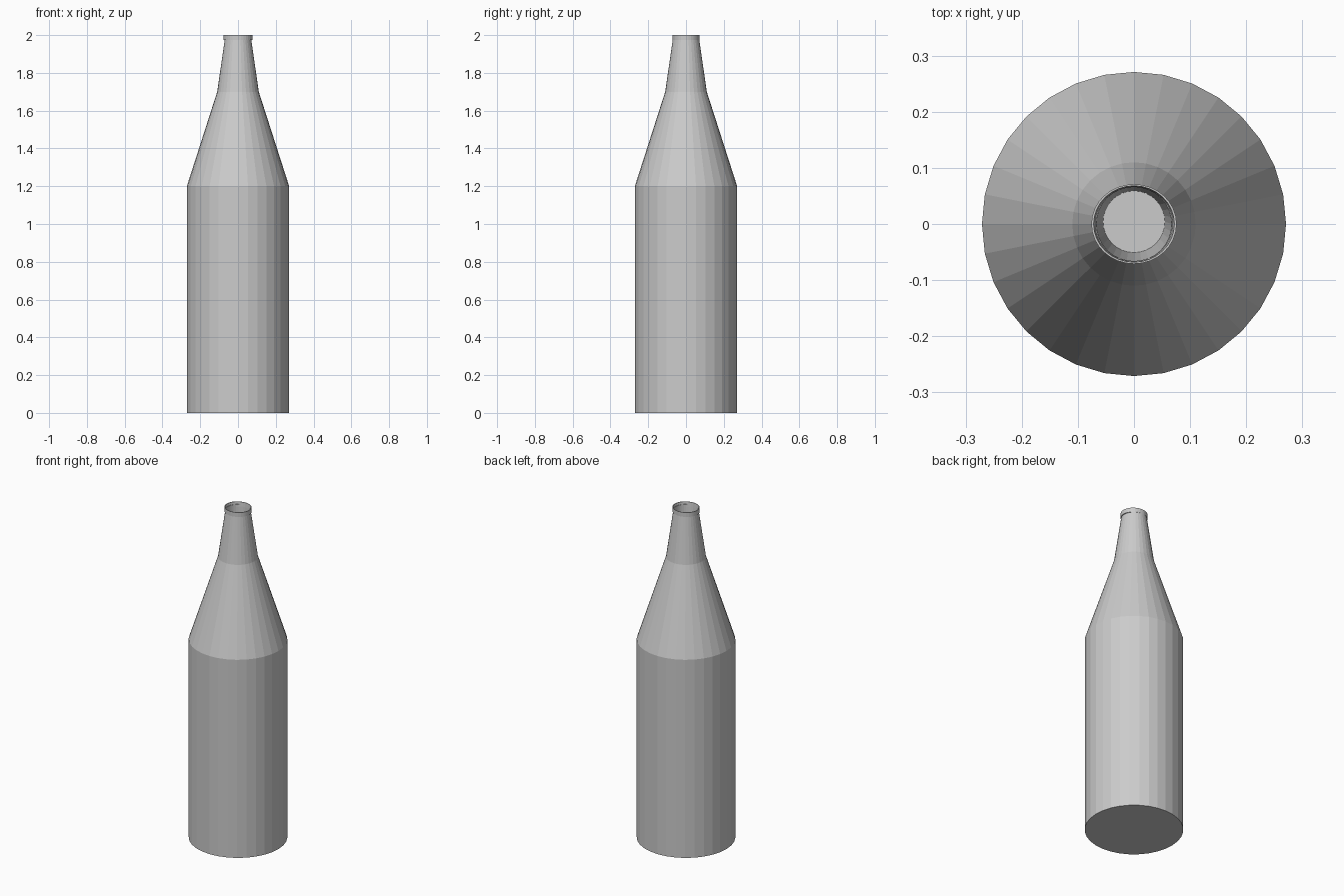
import bpy
import bmesh
from math import cos, sin, tau

if "Cube" in bpy.data.objects:
    bpy.data.objects.remove(bpy.data.objects["Cube"])

SIDES = 32


def lathe(name, profile, closed=False):
    """Spin (x radius, y radius, z, y offset) points around the z axis; radius 0 is not used, ends may be capped."""
    bm = bmesh.new()
    rings = []
    for rx, ry, z, oy in profile:
        rings.append([bm.verts.new((rx * cos(tau * i / SIDES), ry * sin(tau * i / SIDES) + oy, z))
                      for i in range(SIDES)])
    pairs = list(zip(rings, rings[1:]))
    if closed:
        pairs.append((rings[-1], rings[0]))
    else:
        bm.faces.new(rings[0])
        bm.faces.new(rings[-1])
    for a, b in pairs:
        for i in range(SIDES):
            j = (i + 1) % SIDES
            bm.faces.new((a[i], a[j], b[j], b[i]))
    bmesh.ops.recalc_face_normals(bm, faces=bm.faces)
    mesh = bpy.data.meshes.new(name)
    bm.to_mesh(mesh)
    bm.free()
    obj = bpy.data.objects.new(name, mesh)
    bpy.context.collection.objects.link(obj)
    return obj


# Bottle body, shoulder and neck, with a narrowing hollow down the mouth
lathe("bottle", [
    (0.271, 0.271, 0.0, 0),
    (0.271, 0.271, 1.2, 0),
    (0.110, 0.110, 1.7, 0),
    (0.069, 0.069, 1.985, 0),
    (0.067, 0.067, 1.985, 0),
    (0.055, 0.055, 1.72, 0.004),
])

# Thin, slightly oval lip around the mouth
lathe("lip", [
    (0.076, 0.071, 1.973, 0),
    (0.076, 0.071, 2.0, 0),
    (0.072, 0.068, 2.0, 0),
    (0.067, 0.066, 1.973, 0),
], closed=True)
